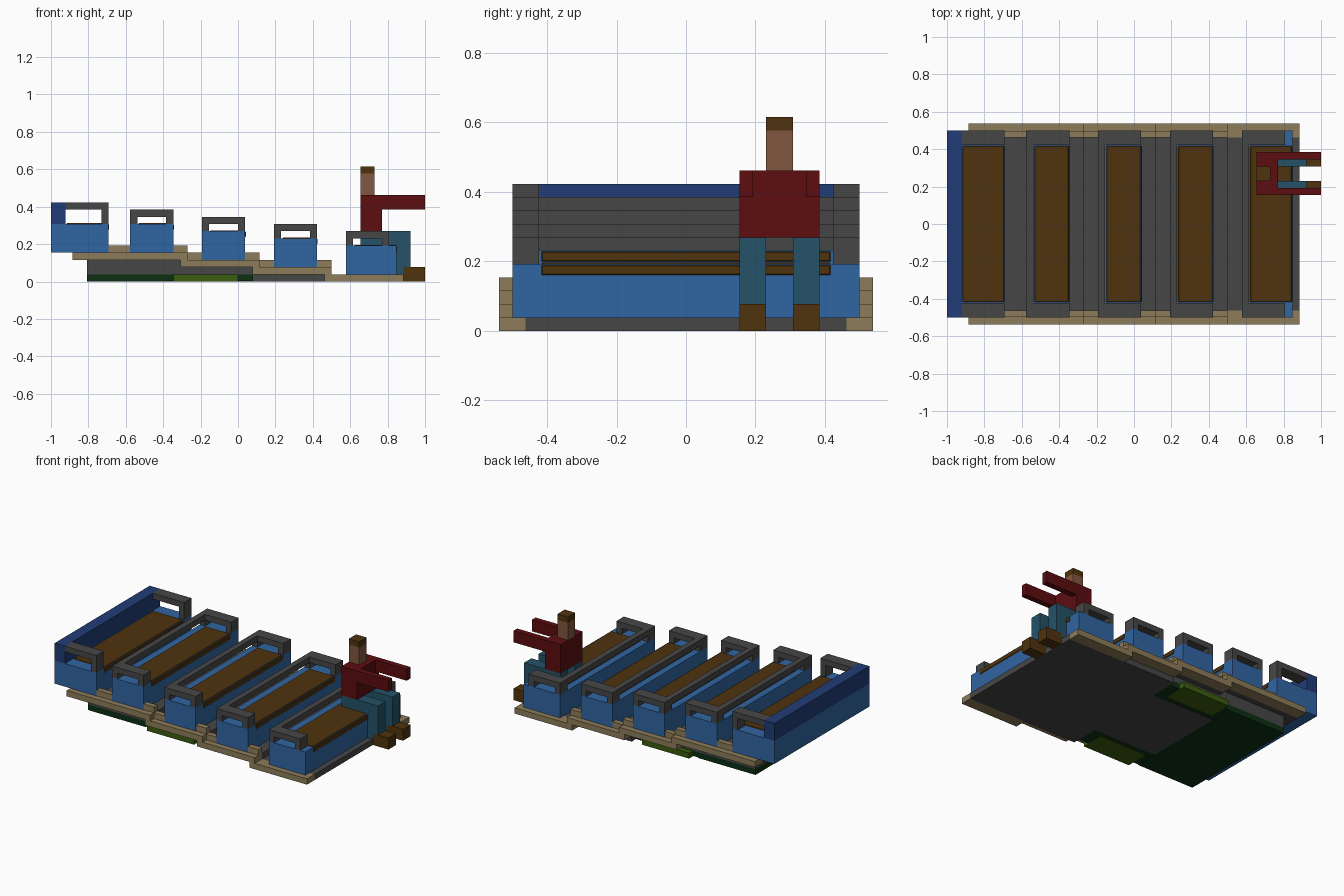
import bpy
import bmesh
from mathutils import Matrix, Vector

cube = bpy.data.objects.get("Cube")
if cube:
    bpy.data.objects.remove(cube, do_unlink=True)

U = 1 / 26  # one building unit


def material(name, rgb):
    m = bpy.data.materials.new(name)
    m.use_nodes = True
    m.diffuse_color = (*rgb, 1)
    bsdf = next(n for n in m.node_tree.nodes if n.type == 'BSDF_PRINCIPLED')
    bsdf.inputs["Base Color"].default_value = (*rgb, 1)
    bsdf.inputs["Roughness"].default_value = 0.8
    return m


BLUE = material("blue", (0.03, 0.13, 0.36))
NAVY = material("navy", (0.015, 0.045, 0.18))
GREY = material("grey", (0.062, 0.062, 0.062))
BROWN = material("brown", (0.08, 0.033, 0.004))
TAN = material("tan", (0.27, 0.2, 0.1))
RED = material("red", (0.11, 0.004, 0.005))
TEAL = material("teal", (0.017, 0.085, 0.14))
SKIN = material("skin", (0.22, 0.095, 0.05))
GREEN = material("leaf green", (0.042, 0.11, 0.004))
DARK_GREEN = material("dark green", (0.004, 0.028, 0.006))


def boxes(name, mat, spans, mirror=False, bevel=0):
    """Boxes given as (x0, x1, y0, y1, z0, z1) in units, optionally repeated at -y."""
    bm = bmesh.new()
    if mirror:
        spans = spans + [(a, b, -d, -c, e, f) for a, b, c, d, e, f in spans]
    for x0, x1, y0, y1, z0, z1 in spans:
        mid = Vector((x0 + x1, y0 + y1, z0 + z1)) * U / 2
        size = Vector((x1 - x0, y1 - y0, z1 - z0)) * U
        bmesh.ops.create_cube(bm, size=1, matrix=Matrix.Translation(mid) @ Matrix.Diagonal((*size, 1)))
    me = bpy.data.meshes.new(name)
    bm.to_mesh(me)
    bm.free()
    me.materials.append(mat)
    ob = bpy.data.objects.new(name, me)
    bpy.context.collection.objects.link(ob)
    if bevel:
        mod = ob.modifiers.new("Bevel", 'BEVEL')
        mod.width = bevel * U
        mod.segments = 1
    return ob


# Stepped floor with tan edges; each tier is one unit lower than the last
tiers = [(-23, -7, 3), (-8, 3, 2), (2, 13, 1), (12, 23, 0)]
for i, (x0, x1, z) in enumerate(tiers, 1):
    boxes(f"floor_tier_{i}", GREY, [(x0, x1, -12, 12, z, z + 1)])
    boxes(f"floor_edge_{i}", TAN, [(x0, x1, 12, 14, z, z + 1)], mirror=True)
    if i < 4:
        start = x0 if i == 1 else x0 + 1
        boxes(f"floor_curb_{i}", TAN, [(start, x1, 12, 12.95, z + 1, z + 2)], mirror=True)

# Supports below the floor
boxes("upper_support", GREY, [(-21, -8, -11, 11, 1, 3), (-8, 2, -11, 11, 1, 2)])
boxes("lower_support", GREY, [(-10, 2, -7, 7, 0, 1), (2, 12, -12, 12, 0, 1)])
boxes("dark_ground", DARK_GREEN, [(-21, -10, -11, 11, 0, 1)])
boxes("dark_ground_strips", DARK_GREEN, [(-10, 2, 7, 11, 0.1, 1)], mirror=True)
boxes("leafy_patches", GREEN, [(-9, 0, 8, 12, 0, 0.95)], mirror=True)

# Benches: x start, x end of base, x end of armrest, z of base, height of arm posts
benches = [(-26, -18, -18, 4, 2), (-15, -9, -9, 4, 1), (-5, 1, 1, 3, 1),
           (5, 11, 11, 2, 1), (15, 22, 21, 1, 1)]
for i, (x0, x1, xa, z, post) in enumerate(benches, 1):
    top = z + 4
    rail = top + post
    boxes(f"bench_base_{i}", BLUE, [(x0, x1, -13, 13, z, top)])
    rear = x0 + 2 if i == 1 else x0 + 1
    boxes(f"bench_cushion_{i}", BROWN, [(rear, x1 + 0.08, -11, 11, top - 1, top + 0.1)], bevel=0.25)
    arm = [(rear, xa, 11, 13, rail, rail + 1), (xa - 1, xa, 11, 13, top, rail)]
    if i == 1:
        boxes("bench_back_panel", NAVY, [(x0, rear, -13, 13, top, rail + 1)])
    else:
        arm.append((x0, rear, 11, 13, top, rail))
        boxes(f"bench_back_rail_{i}", GREY, [(x0, rear, -13, 13, rail, rail + 1)])
    boxes(f"bench_armrests_{i}", GREY, arm, mirror=True)

# Seated figure, centred on y = 7 units
boxes("figure_torso", RED, [(17, 20, 4, 10, 7, 12)])
boxes("figure_head", SKIN, [(17, 19, 6, 8, 12, 15)])
boxes("figure_hair", BROWN, [(17, 19, 6, 8, 15, 16)])
for side, arm_y, leg_y in (("right", 4, 4), ("left", 9, 8)):
    boxes(f"figure_{side}_arm", RED, [(20, 26, arm_y, arm_y + 1, 10, 12)])
    y0, y1 = leg_y, leg_y + 2
    boxes(f"figure_{side}_leg", TEAL, [(17, 24, y0, y1, 5, 7), (22, 24, y0, y1, 2, 5),
                                       (22, 23, y0, y1, 1, 2)])
    boxes(f"figure_{side}_shoe", BROWN, [(23, 26, y0, y1, 0, 2)])
